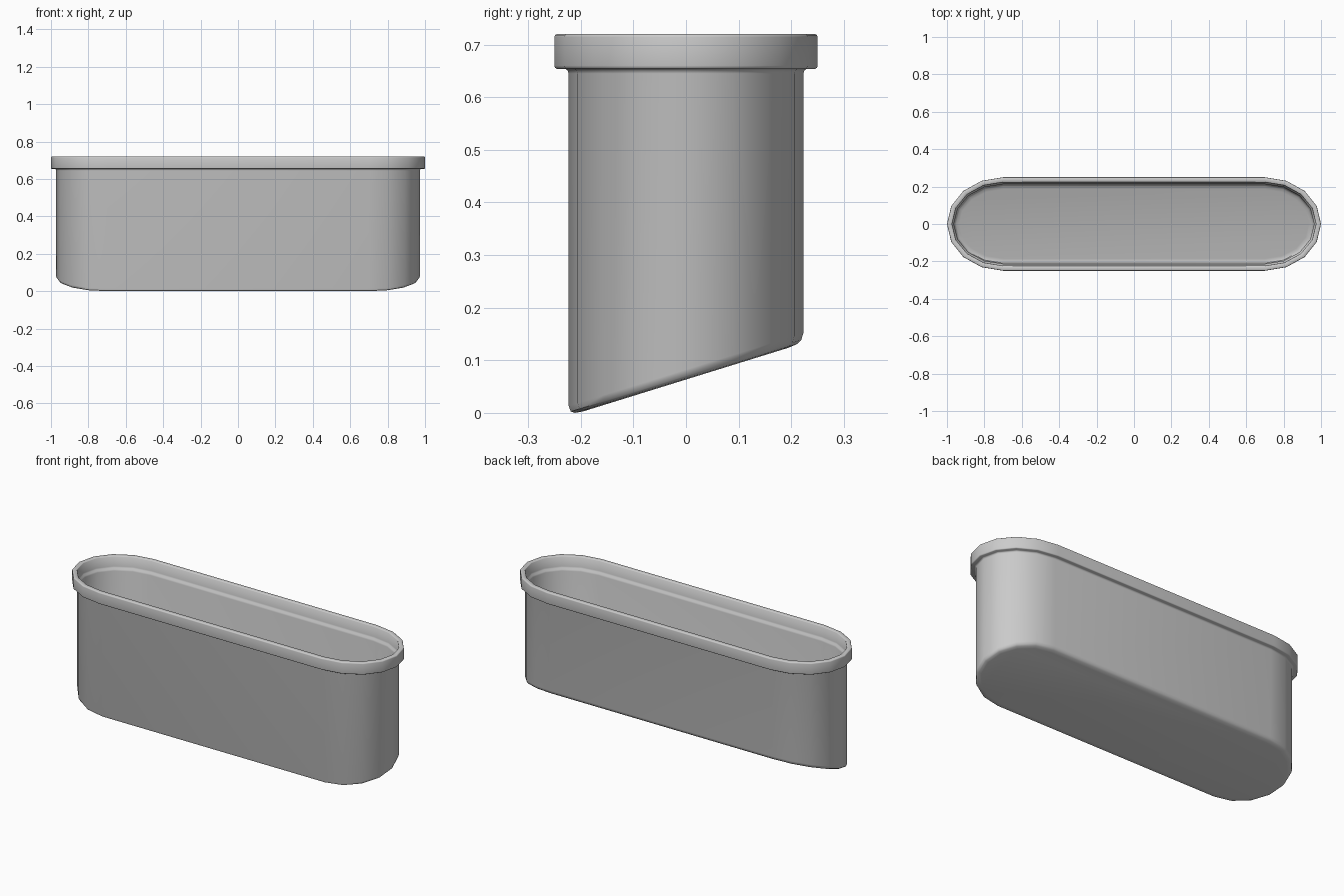
import bpy, bmesh, math

if "Cube" in bpy.data.objects:
    bpy.data.objects.remove(bpy.data.objects["Cube"])

SEGS = 8          # facets per rounded end
SLOPE = 0.31      # tilt of the base, rising towards the back
BASE = 0.064      # base height at y = 0


def outline(inset):
    """Long outline with elliptical ends, pulled in by inset."""
    pts = []
    for side, start in ((1, -math.pi / 2), (-1, math.pi / 2)):
        for i in range(SEGS + 1):
            a = start + math.pi * i / SEGS
            pts.append((side * 0.7 + (0.3 - inset) * math.cos(a),
                        (0.25 - inset) * math.sin(a)))
    return pts


# Section from outer base, up over the rim and down to the inner floor:
# (inset, height, height is measured from the sloping base)
profile = [
    (0.055, 0.0, True), (0.039, 0.002, True), (0.031, 0.007, True), (0.027, 0.019, True),
    (0.027, 0.645, False), (0.025, 0.651, False), (0.020, 0.654, False),
    (0.004, 0.654, False), (0.001, 0.656, False), (0.0, 0.660, False),
    (0.0, 0.714, False), (0.001, 0.718, False), (0.004, 0.72, False),
    (0.024, 0.72, False), (0.027, 0.717, False),
    (0.027, 0.662, False), (0.029, 0.655, False), (0.035, 0.648, False), (0.037, 0.640, False),
    (0.037, 0.030, True), (0.041, 0.017, True), (0.049, 0.012, True), (0.065, 0.010, True),
]

bm = bmesh.new()
rings = []
for inset, h, sloped in profile:
    rings.append([bm.verts.new((x, y, h + (BASE + SLOPE * y if sloped else 0)))
                  for x, y in outline(inset)])

# Walls, rim and lining
n = len(rings[0])
for lo, hi in zip(rings, rings[1:]):
    for i in range(n):
        j = (i + 1) % n
        bm.faces.new((lo[i], lo[j], hi[j], hi[i]))

# Outer base and inner floor
bm.faces.new(rings[0][::-1])
bm.faces.new(rings[-1])

# Stand it on the ground
low = min(v.co.z for v in bm.verts)
for v in bm.verts:
    if v.co.z < 0.5:
        v.co.z -= low
bmesh.ops.recalc_face_normals(bm, faces=bm.faces)

mesh = bpy.data.meshes.new("trough")
bm.to_mesh(mesh)
bm.free()
trough = bpy.data.objects.new("trough", mesh)
bpy.context.collection.objects.link(trough)
bpy.context.view_layer.objects.active = trough
trough.select_set(True)
bpy.ops.object.shade_smooth_by_angle(angle=math.radians(50))
